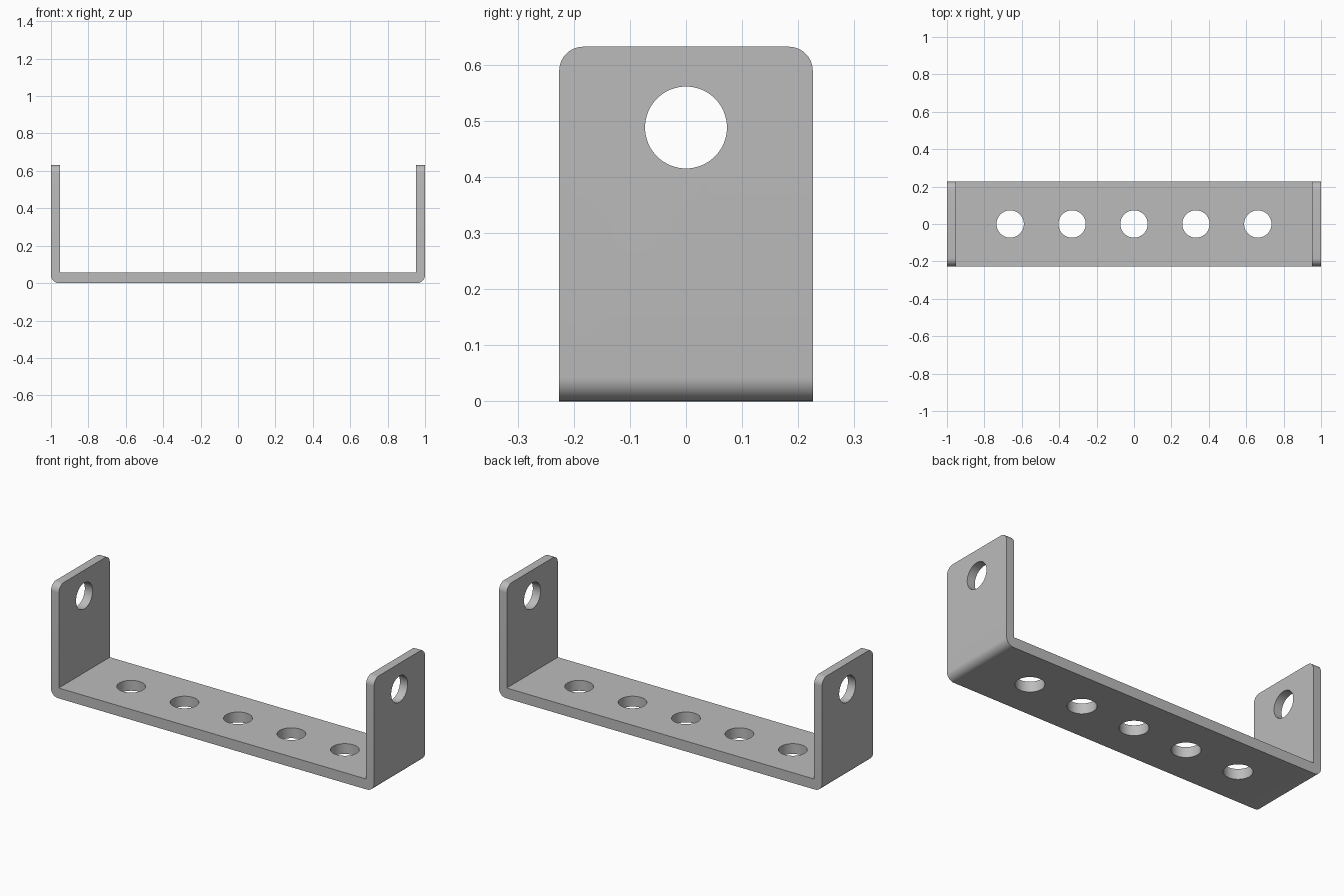
import bpy
import bmesh
from math import pi, radians

cube = bpy.data.objects.get("Cube")
if cube:
    bpy.data.objects.remove(cube, do_unlink=True)

HALF_LEN, HALF_WIDTH, HEIGHT = 1.0, 0.226, 0.632
WALL, BASE = 0.048, 0.058
CORNER = 0.043
HOLE_R, HOLE_Z, HOLE_STEP = 0.073, 0.488, 0.331

# Plain grey metal
grey = bpy.data.materials.new("grey_metal")
colour = (0.5, 0.5, 0.5, 1)
grey.use_nodes = True
grey.diffuse_color = colour
grey.node_tree.nodes["Principled BSDF"].inputs["Base Color"].default_value = colour

# U-shaped profile, swept across the width
inner = HALF_LEN - WALL
right_half = [(HALF_LEN, 0), (HALF_LEN, HEIGHT), (inner, HEIGHT), (inner, BASE)]
profile = right_half + [(-x, z) for x, z in reversed(right_half)]
bm = bmesh.new()
face = bm.faces.new([bm.verts.new((x, -HALF_WIDTH, z)) for x, z in profile])
swept = bmesh.ops.extrude_face_region(bm, geom=[face])["geom"]
bmesh.ops.translate(bm, vec=(0, 2 * HALF_WIDTH, 0),
                    verts=[v for v in swept if isinstance(v, bmesh.types.BMVert)])
bmesh.ops.recalc_face_normals(bm, faces=bm.faces)


# Round the two outer bends and the four upper corners of the flanges
def is_rounded(edge):
    a, b = (v.co for v in edge.verts)
    bend = abs(a.y - b.y) > 0.1 and max(a.z, b.z) < 0.001
    tip = abs(a.x - b.x) > 0.01 and min(a.z, b.z) > HEIGHT - 0.001
    return bend or tip


bmesh.ops.bevel(bm, geom=[e for e in bm.edges if is_rounded(e)], offset=CORNER,
                offset_type='OFFSET', segments=10, profile=0.5, affect='EDGES')
mesh = bpy.data.meshes.new("bracket")
bm.to_mesh(mesh)
bm.free()
bracket = bpy.data.objects.new("bracket", mesh)
bpy.context.collection.objects.link(bracket)
mesh.materials.append(grey)


# Drill a round hole, then discard the cutter
def drill(location, rotation, depth):
    bpy.ops.mesh.primitive_cylinder_add(vertices=64, radius=HOLE_R, depth=depth,
                                        location=location, rotation=rotation)
    cutter = bpy.context.object
    cutter.name = "hole_cutter"
    cutter.hide_render = True
    cutter.data.materials.append(grey)
    cut = bracket.modifiers.new("hole", 'BOOLEAN')
    cut.operation, cut.solver, cut.object = 'DIFFERENCE', 'EXACT', cutter
    bpy.context.view_layer.objects.active = bracket
    bpy.ops.object.modifier_apply(modifier=cut.name)
    bpy.data.objects.remove(cutter, do_unlink=True)


# Five base holes and one pivot hole through each flange
for i in range(-2, 3):
    drill((i * HOLE_STEP, 0, BASE / 2), (0, 0, 0), 0.3)
for side in (-1, 1):
    drill((side * (HALF_LEN - WALL / 2), 0, HOLE_Z), (0, pi / 2, 0), 0.3)

bpy.ops.object.select_all(action='DESELECT')
bracket.select_set(True)
bpy.context.view_layer.objects.active = bracket
bpy.ops.object.shade_smooth_by_angle(angle=radians(30))
